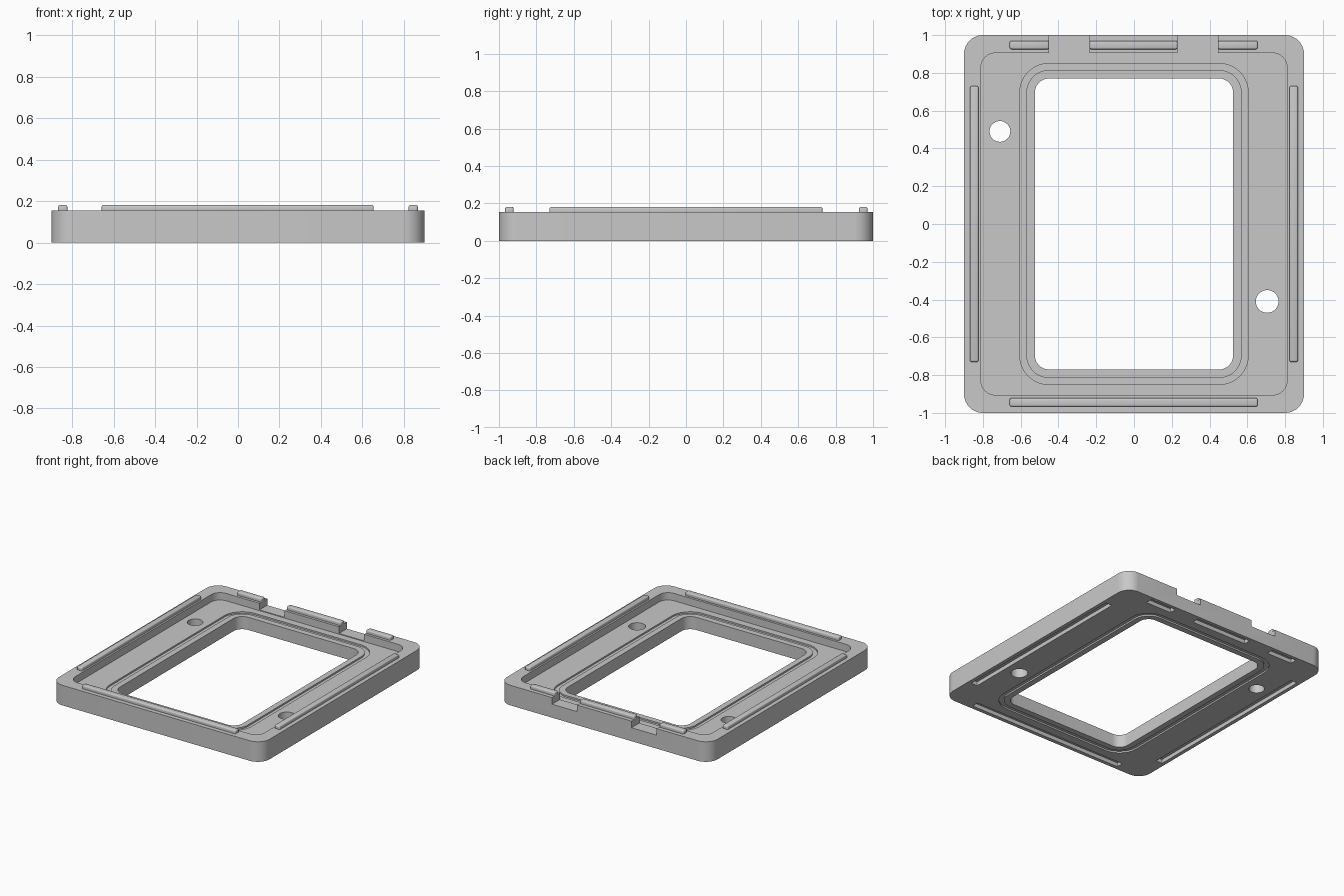
import bpy, bmesh, math

start = bpy.data.objects.get("Cube")
if start:
    bpy.data.objects.remove(start, do_unlink=True)

grey = bpy.data.materials.new("plain_grey")
grey.use_nodes = True
colour = (0.58, 0.58, 0.58, 1)
grey.diffuse_color = colour
grey.node_tree.nodes["Principled BSDF"].inputs["Base Color"].default_value = colour

HEIGHT, FLOOR, NOTCH_FLOOR = 0.155, 0.098, 0.104
WINDOW = (0.525, 0.77, 0.075)


def rounded(hx, hy, r, cx=0, cy=0, steps=10):
    """Outline of a rounded rectangle, counter-clockwise."""
    pts = []
    for q, (sx, sy) in enumerate([(1, 1), (-1, 1), (-1, -1), (1, -1)]):
        for i in range(steps + 1):
            a = (q + i / steps) * math.pi / 2
            pts.append((cx + sx * (hx - r) + r * math.cos(a),
                        cy + sy * (hy - r) + r * math.sin(a)))
    return pts


def grow(d):
    return rounded(*(v + d for v in WINDOW))


def rect(x0, x1, y0, y1):
    return [(x0, y0), (x1, y0), (x1, y1), (x0, y1)]


def circle(cx, cy, r, n=40):
    return [(cx + r * math.cos(2 * math.pi * i / n),
             cy + r * math.sin(2 * math.pi * i / n)) for i in range(n)]


def prism(name, outline, z0, z1, inner=None):
    """Upright prism, or a hollow ring when an inner outline is given."""
    bm = bmesh.new()
    loops = [[[bm.verts.new((x, y, z)) for x, y in o] for z in (z0, z1)]
             for o in (outline, inner) if o]
    n = len(outline)

    def strip(a, b):
        for i in range(n):
            j = (i + 1) % n
            bm.faces.new((a[i], a[j], b[j], b[i]))

    for low, high in loops:
        strip(low, high)
    if inner:
        for k in (0, 1):
            strip(loops[0][k], loops[1][k])
    else:
        for loop in loops[0]:
            bm.faces.new(loop)
    bmesh.ops.recalc_face_normals(bm, faces=bm.faces)
    mesh = bpy.data.meshes.new(name)
    bm.to_mesh(mesh)
    bm.free()
    mesh.materials.append(grey)
    ob = bpy.data.objects.new(name, mesh)
    bpy.context.collection.objects.link(ob)
    return ob


def activate(ob):
    bpy.ops.object.select_all(action='DESELECT')
    ob.select_set(True)
    bpy.context.view_layer.objects.active = ob


def cut(ob, cutter):
    """Subtract a cutter and remove it."""
    cutter.hide_render = True
    mod = ob.modifiers.new("cut", 'BOOLEAN')
    mod.operation, mod.solver, mod.object = 'DIFFERENCE', 'EXACT', cutter
    activate(ob)
    bpy.ops.object.modifier_apply(modifier=mod.name)
    bpy.data.objects.remove(cutter, do_unlink=True)


# Tray body: recess, window and screw holes
frame = prism("frame", rounded(0.9, 1, 0.1), 0, HEIGHT)
cut(frame, prism("recess", rounded(0.81, 0.905, 0.075), FLOOR, 0.3))
cut(frame, prism("window", rounded(*WINDOW), -0.1, 0.3))
cut(frame, prism("left_hole", circle(0.705, -0.41, 0.06), -0.1, 0.3))
cut(frame, prism("right_hole", circle(-0.71, 0.49, 0.055), -0.1, 0.3))

# Shallow seal grooves around the window, above and below
for z0, z1 in ((FLOOR - 0.012, 0.2), (-0.1, 0.012)):
    cut(frame, prism("seal_groove", grow(0.08), z0, z1, grow(0.045)))

# Two notches through the back wall
for x0, x1 in ((-0.45, -0.235), (0.23, 0.445)):
    cut(frame, prism("notch", rect(x0, x1, 0.88, 1.1), NOTCH_FLOOR, 0.3))

# Ridges on the rim, each with a matching slot underneath
ridges = {
    "left_ridge": (0.823, 0.868, -0.73, 0.73),
    "right_ridge": (-0.868, -0.823, -0.73, 0.73),
    "front_ridge": (-0.658, 0.655, -0.967, -0.922),
    "back_left_ridge": (0.445, 0.655, 0.925, 0.97),
    "back_middle_ridge": (-0.235, 0.23, 0.925, 0.97),
    "back_right_ridge": (-0.658, -0.45, 0.925, 0.97),
}
for name, (x0, x1, y0, y1) in ridges.items():
    gap = 0.004
    cut(frame, prism("slot", rect(x0 - gap, x1 + gap, y0 - gap, y1 + gap), -0.1, 0.03))
    ridge = prism(name, rect(x0, x1, y0, y1), HEIGHT - 0.012, 0.181)
    bevel = ridge.modifiers.new("soft_edges", 'BEVEL')
    bevel.width, bevel.segments = 0.009, 3
    activate(ridge)
    bpy.ops.object.modifier_apply(modifier=bevel.name)
    bpy.ops.object.shade_smooth_by_angle(angle=math.radians(35))

activate(frame)
bpy.ops.object.shade_smooth_by_angle(angle=math.radians(30))
